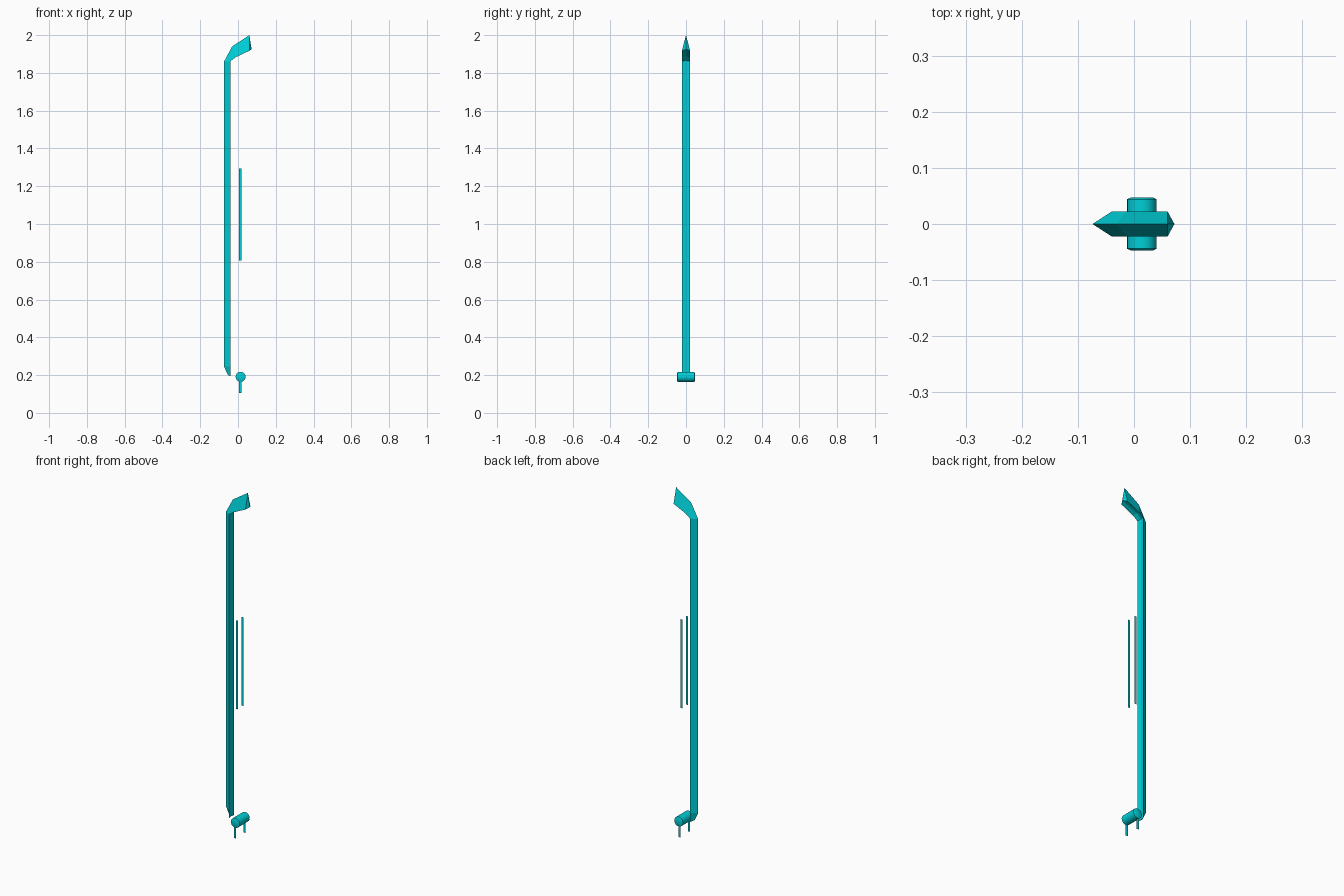
import bpy, bmesh, math
from mathutils import Matrix, Vector

if "Cube" in bpy.data.objects:
    bpy.data.objects.remove(bpy.data.objects["Cube"])

cyan = bpy.data.materials.new("cyan")
cyan.diffuse_color = (0.0, 0.62, 0.68, 1)
cyan.use_nodes = True
cyan.node_tree.nodes["Principled BSDF"].inputs["Base Color"].default_value = cyan.diffuse_color


def finish(bm, name, normals=True):
    if normals:
        bmesh.ops.recalc_face_normals(bm, faces=bm.faces[:])
    mesh = bpy.data.meshes.new(name)
    bm.to_mesh(mesh)
    bm.free()
    mesh.materials.append(cyan)
    ob = bpy.data.objects.new(name, mesh)
    bpy.context.collection.objects.link(ob)
    return ob


# Blade: sections along the path, each as sharp edge, side edge, middle of back (x, z)
half = 0.022
sections = [
    ((-0.053, 0.20), (-0.040, 0.195), (-0.043, 0.195)),
    ((-0.074, 0.245), (-0.040, 0.245), (-0.043, 0.245)),
    ((-0.074, 1.86), (-0.040, 1.862), (-0.043, 1.865)),
    ((-0.031, 1.94), (-0.014, 1.882), (-0.016, 1.888)),
    ((0.060, 2.00), (0.060, 1.917), (0.072, 1.925)),
]
bm = bmesh.new()
rings = []
for edge, side, back in sections:
    pts = [(edge[0], 0, edge[1]), (side[0], -half, side[1]),
           (back[0], 0, back[1]), (side[0], half, side[1])]
    rings.append([bm.verts.new(p) for p in pts])
for a, b in zip(rings, rings[1:]):
    for i in range(4):
        j = (i + 1) % 4
        bm.faces.new((a[i], a[j], b[j], b[i]))
for r in (rings[0], rings[-1]):          # end caps, split along the middle
    bm.faces.new((r[0], r[1], r[2]))
    bm.faces.new((r[0], r[2], r[3]))
finish(bm, "blade")

# Pommel: round bar across the base with chamfered ends
bm = bmesh.new()
place = Matrix.Translation((0.014, 0, 0.191)) @ Matrix.Rotation(math.pi / 2, 4, "X")
sides = 20
prev = None
for y, r in ((-0.047, 0.020), (-0.044, 0.0265), (0.044, 0.0265), (0.047, 0.020)):
    ring = [bm.verts.new(place @ Vector((r * math.cos(t), r * math.sin(t), y)))
            for t in (2 * math.pi * i / sides for i in range(sides))]
    if prev:
        for i in range(sides):
            j = (i + 1) % sides
            bm.faces.new((prev[i], prev[j], ring[j], ring[i]))
    else:
        bm.faces.new(ring)
    prev = ring
bm.faces.new(prev)
pommel = finish(bm, "pommel")
bpy.context.view_layer.objects.active = pommel
pommel.select_set(True)
bpy.ops.object.shade_smooth_by_angle(angle=math.radians(30))


# Flat light strips, one pair on the grip and one pair under the pommel
def strip_pair(name, y, z0, z1, x0=0.004, x1=0.018):
    bm = bmesh.new()
    for s in (-1, 1):
        vs = [bm.verts.new((x, s * y, z))
              for x, z in ((x0, z0), (x1, z0), (x1, z1), (x0, z1))]
        bm.faces.new(vs if s < 0 else vs[::-1])
    finish(bm, name, normals=False)


strip_pair("grip_strips", 0.024, 0.808, 1.295)
strip_pair("base_strips", 0.041, 0.105, 0.166)
